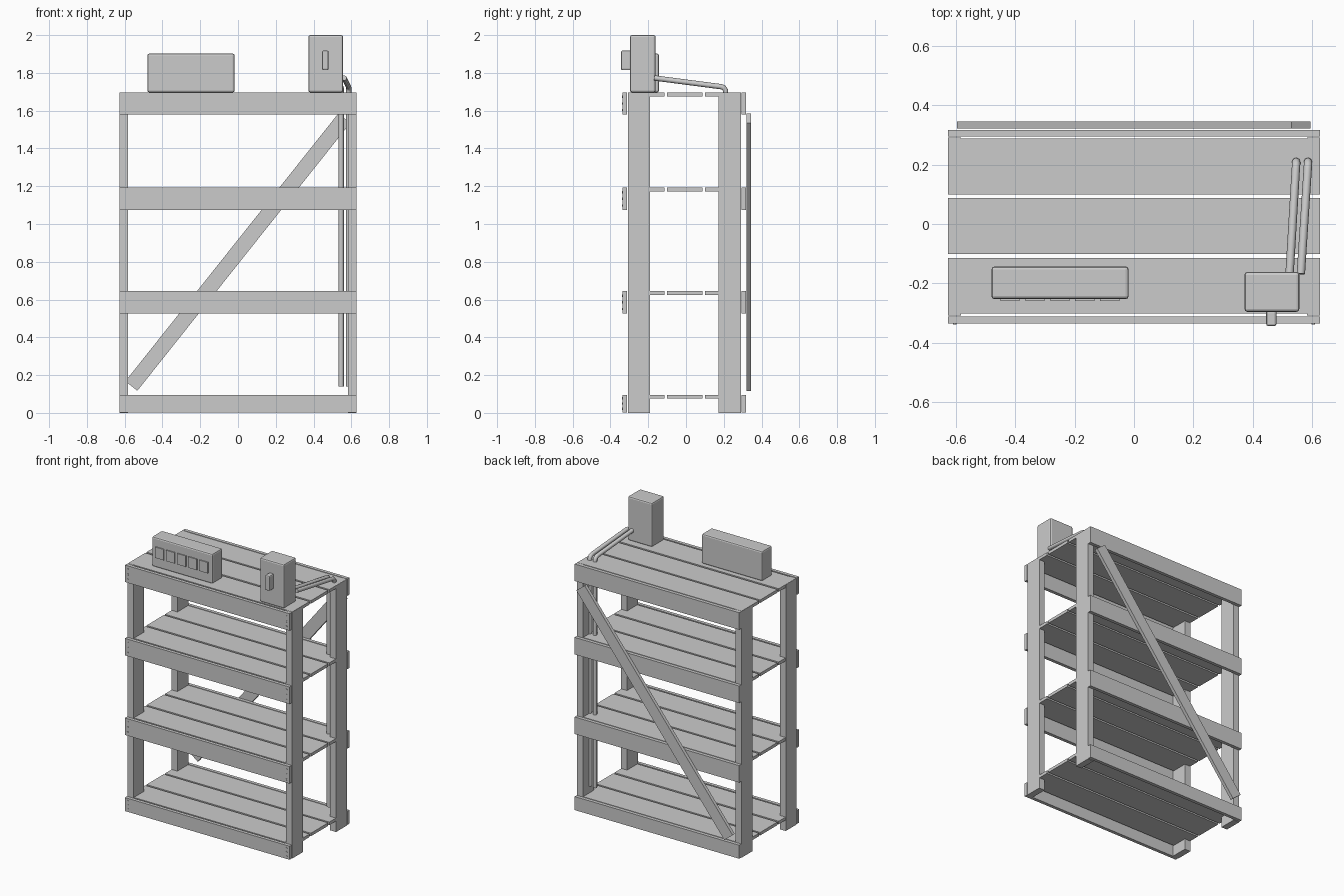
import bpy, bmesh, math
from mathutils import Vector

if "Cube" in bpy.data.objects:
    bpy.data.objects.remove(bpy.data.objects["Cube"])


def box(name, x, y, z, bevel=0.0):
    """Box from (min, max) ranges, with optional bevelled edges."""
    bm = bmesh.new()
    bmesh.ops.create_cube(bm, size=1)
    for v in bm.verts:
        v.co = Vector([(a + b) / 2 + c * (b - a) for (a, b), c in zip((x, y, z), v.co)])
    me = bpy.data.meshes.new(name)
    bm.to_mesh(me)
    bm.free()
    ob = bpy.data.objects.new(name, me)
    bpy.context.collection.objects.link(ob)
    if bevel:
        m = ob.modifiers.new("bevel", 'BEVEL')
        m.width = bevel
        m.segments = 2
    return ob


def cable(name, points, radius):
    """Round cable along a polyline."""
    cu = bpy.data.curves.new(name, 'CURVE')
    cu.dimensions = '3D'
    cu.bevel_depth = radius
    cu.bevel_resolution = 2
    cu.use_fill_caps = True
    sp = cu.splines.new('POLY')
    sp.points.add(len(points) - 1)
    for p, co in zip(sp.points, points):
        p.co = (*co, 1)
    ob = bpy.data.objects.new(name, cu)
    bpy.context.collection.objects.link(ob)


# Corner posts
for side, sx in (("left", (-0.627, -0.582)), ("right", (0.582, 0.627))):
    box(f"front_post_{side}", sx, (-0.308, -0.19), (0, 1.696))
    box(f"back_post_{side}", sx, (0.172, 0.292), (0, 1.696))

# Four shelves: three boards each, plus front and back rails with screws
for i, (bottom, top) in enumerate(((0.003, 0.096), (0.527, 0.644), (1.075, 1.192), (1.58, 1.697))):
    for j, (y0, y1) in enumerate(((-0.302, -0.115), (-0.101, 0.087), (0.1, 0.288))):
        box(f"shelf_{i}_board_{j}", (-0.626, 0.626), (y0, y1), (top - 0.021, top))
    box(f"front_rail_{i}", (-0.627, 0.627), (-0.335, -0.312), (bottom, top))
    box(f"back_rail_{i}", (-0.627, 0.627), (0.294, 0.317), (bottom, top))
    for sx in (-0.604, 0.604):
        for k in (0.2, 0.5, 0.8):
            bpy.ops.mesh.primitive_cylinder_add(
                vertices=12, radius=0.006, depth=0.006,
                location=(sx, -0.336, bottom + k * (top - bottom)),
                rotation=(math.pi / 2, 0, 0))
            bpy.context.object.name = f"screw_{i}"

# Diagonal back brace
brace = box("diagonal_brace", (-0.9055, 0.9055), (-0.0115, 0.0115), (-0.0405, 0.0405))
brace.location = (-0.001, 0.333, 0.851)
brace.rotation_euler = (0, -math.radians(51.5), 0)

# Socket box with five raised plates
box("socket_box", (-0.48, -0.018), (-0.253, -0.143), (1.697, 1.902), 0.01)
for i in range(5):
    x = -0.45 + i * 0.084
    box(f"socket_plate_{i}", (x, x + 0.065), (-0.26, -0.25), (1.765, 1.84))

# Switch box with a toggle
box("switch_box", (0.372, 0.557), (-0.296, -0.161), (1.697, 2.0), 0.01)
box("switch_toggle", (0.445, 0.48), (-0.344, -0.29), (1.814, 1.918), 0.008)

# Two cables running back and down along the rear post
for n, x0, x1 in (("inner", 0.524, 0.546), ("outer", 0.562, 0.586)):
    cable(f"cable_{n}", [(x0, -0.168, 1.773), (x1 - 0.001, 0.185, 1.727),
                         (x1, 0.2, 1.722), (x1, 0.209, 1.708), (x1, 0.21, 1.69),
                         (x1, 0.21, 0.14)], 0.014)
